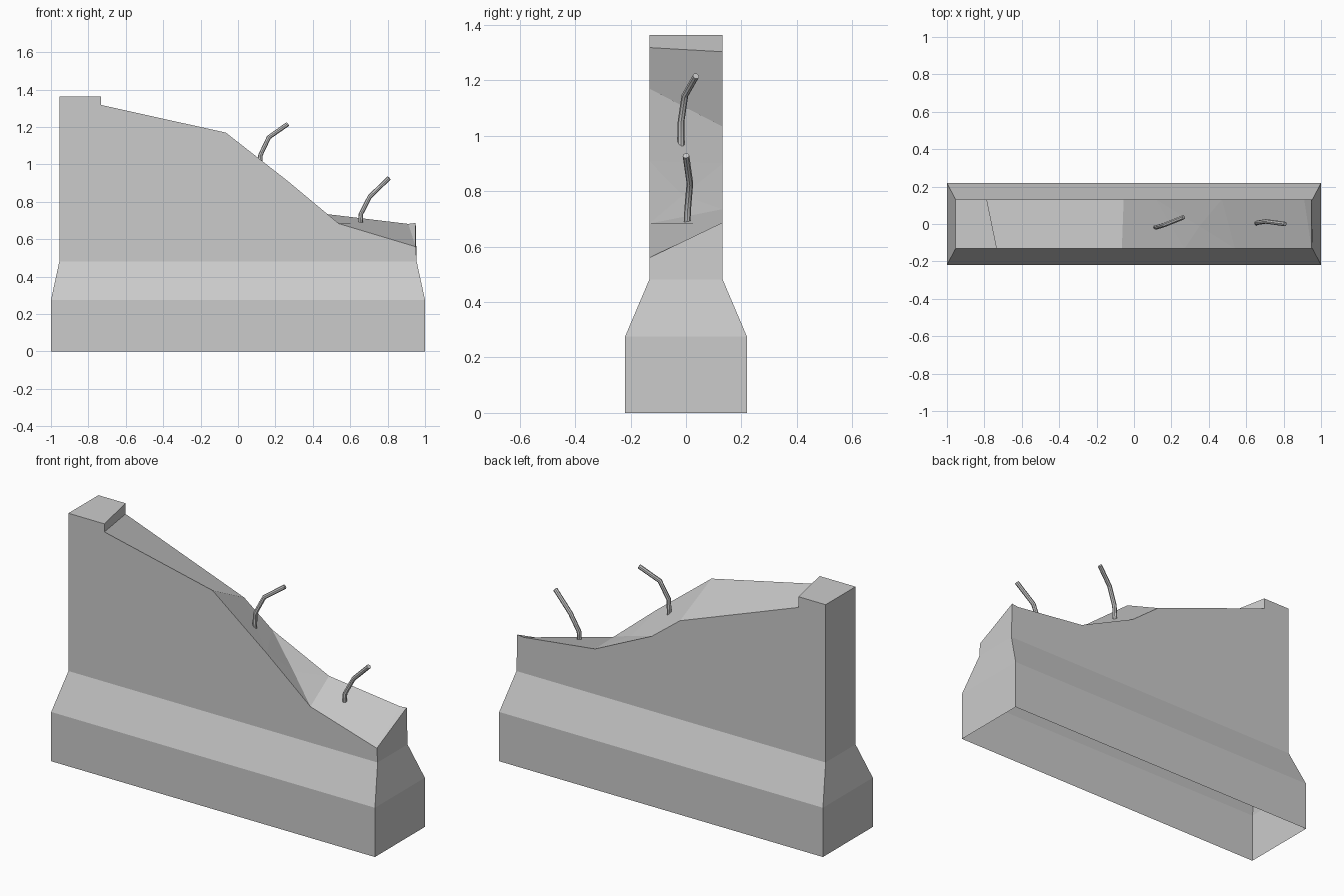
import bpy, bmesh

if "Cube" in bpy.data.objects:
    bpy.data.objects.remove(bpy.data.objects["Cube"])


def link(name, data):
    obj = bpy.data.objects.new(name, data)
    bpy.context.collection.objects.link(obj)
    return obj


# Broken barrier: hollow flared shell, open underneath
bm = bmesh.new()


def ring(x, y, z):
    return [bm.verts.new((sx * x, sy * y, z))
            for sx, sy in ((-1, -1), (1, -1), (1, 1), (-1, 1))]


rings = [ring(1, .22, 0), ring(1, .22, .275), ring(.955, .132, .482)]
for lo, hi in zip(rings, rings[1:]):
    for i in range(4):
        j = (i + 1) % 4
        bm.faces.new((lo[i], lo[j], hi[j], hi[i]))

# Fracture outlines (x, z) along the front and back walls
front_outline = [(-.955, 1.363), (-.733, 1.363), (-.733, 1.318), (-.065, 1.17),
                 (.27, .908), (.54, .683), (.95, .56)]
back_outline = [(-.955, 1.363), (-.787, 1.363), (-.787, 1.303), (-.055, 1.033),
                (.118, .9), (.47, .735), (.91, .682), (.95, .687)]
f = [bm.verts.new((x, -.132, z)) for x, z in front_outline]
b = [bm.verts.new((x, .132, z)) for x, z in back_outline]
m = bm.verts.new((.35, -.012, .785))

# Upright walls
s = rings[-1]
bm.faces.new([s[0], s[1]] + f[::-1])
bm.faces.new([s[2], s[3]] + b)
bm.faces.new((s[3], s[0], f[0], b[0]))
bm.faces.new((s[1], s[2], b[7], f[6]))

# Intact cap and jagged broken facets
for face in ((f[0], f[1], b[1], b[0]), (f[1], f[2], b[2], b[1]),
             (f[2], f[3], b[3], b[2]), (f[3], f[4], b[3]), (f[4], b[4], b[3]),
             (f[4], m, b[4]), (f[4], f[5], m), (m, b[5], b[4]),
             (m, f[5], b[5]), (f[5], f[6], b[6], b[5]), (f[6], b[7], b[6])):
    bm.faces.new(face)
mesh = bpy.data.meshes.new("broken_barrier")
bm.to_mesh(mesh)
bm.free()
link("broken_barrier", mesh)


# Bent reinforcing bars sticking out of the fracture
def rebar(name, points):
    curve = bpy.data.curves.new(name, 'CURVE')
    curve.dimensions = '3D'
    curve.bevel_depth = .012
    curve.bevel_resolution = 2
    curve.use_fill_caps = True
    spline = curve.splines.new('POLY')
    spline.points.add(len(points) - 1)
    for p, co in zip(spline.points, points):
        p.co = (*co, 1)
    obj = link(name, curve)
    bpy.ops.object.select_all(action='DESELECT')
    obj.select_set(True)
    bpy.context.view_layer.objects.active = obj
    bpy.ops.object.convert(target='MESH')
    bpy.ops.object.shade_smooth_by_angle()


rebar("upper_rebar", [(.115, -.018, .96), (.12, -.018, 1.05),
                      (.165, -.004, 1.145), (.265, .036, 1.215)])
rebar("lower_rebar", [(.655, .004, .68), (.657, .006, .735),
                      (.705, .014, .828), (.808, 0, .928)])
